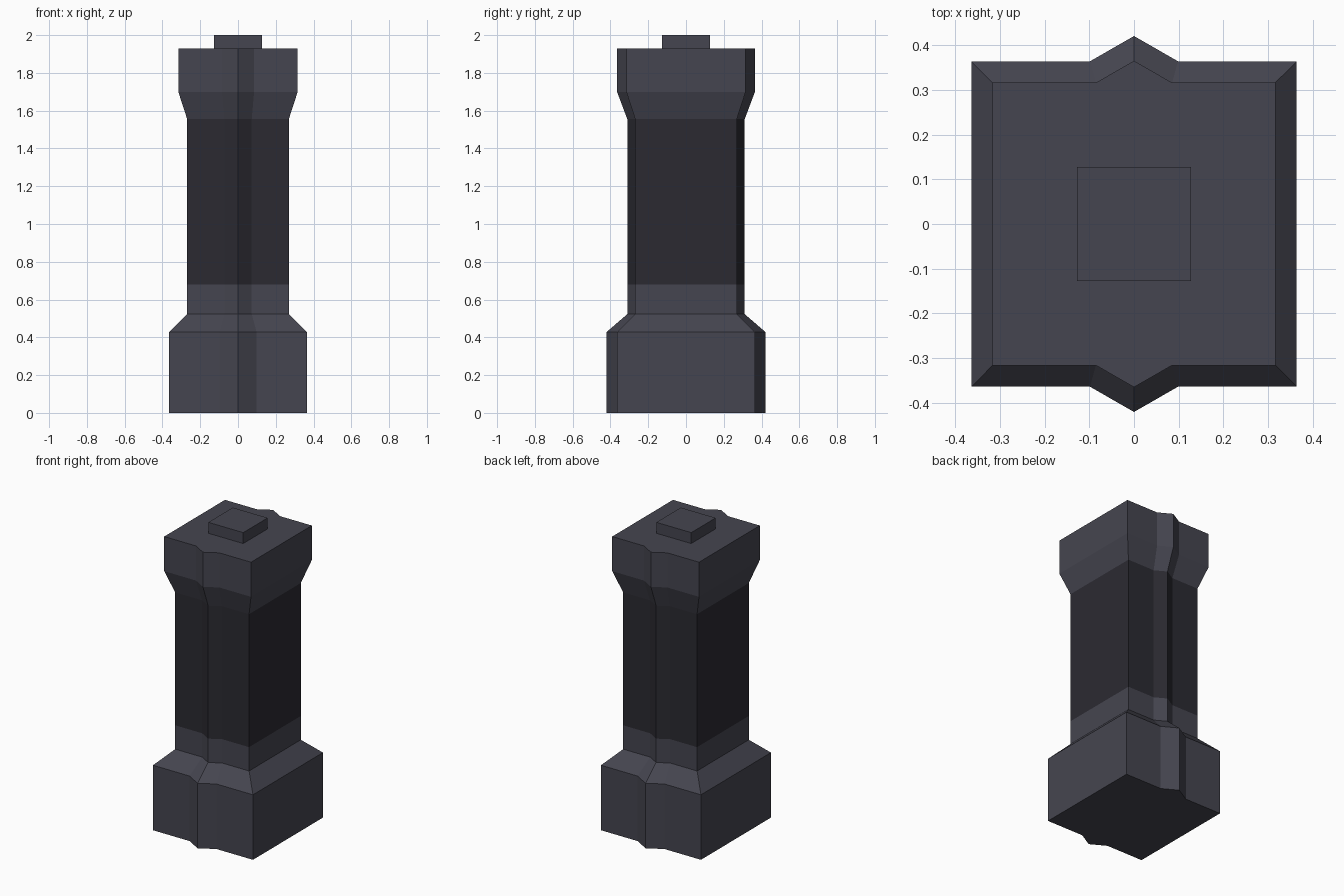
import bpy, bmesh

if "Cube" in bpy.data.objects:
    bpy.data.objects.remove(bpy.data.objects["Cube"])


def material(name, rgb):
    m = bpy.data.materials.new(name)
    m.diffuse_color = (*rgb, 1)
    m.use_nodes = True
    m.node_tree.nodes["Principled BSDF"].inputs["Base Color"].default_value = m.diffuse_color
    return m


LIGHT = material("light_stone", (0.06, 0.06, 0.08))
DARK = material("dark_stone", (0.024, 0.023, 0.031))

# Unit plan: square with a pointed ridge on the front and back
HALF = [(1, -1), (1, 1), (0.27, 1), (0, 1.155), (-0.27, 1)]
RIDGED = HALF[1:] + [(-1, 1), (-1, -1), (-0.27, -1), (0, -1.155), (0.27, -1), (1, -1)]
SQUARE = [(1, 1), (-1, 1), (-1, -1), (1, -1)]


def loft(name, plan, levels, mat):
    """Stack scaled copies of a plan at (half width, z) levels and skin them."""
    bm = bmesh.new()
    rings = [[bm.verts.new((x * s, y * s, z)) for x, y in plan] for s, z in levels]
    n = len(plan)
    for a, b in zip(rings, rings[1:]):
        for i in range(n):
            j = (i + 1) % n
            bm.faces.new((a[i], a[j], b[j], b[i]))
    bm.faces.new(rings[0][::-1])
    bm.faces.new(rings[-1])
    bmesh.ops.recalc_face_normals(bm, faces=bm.faces)
    me = bpy.data.meshes.new(name)
    bm.to_mesh(me)
    bm.free()
    me.materials.append(mat)
    ob = bpy.data.objects.new(name, me)
    bpy.context.collection.objects.link(ob)
    return ob


# Wide foot, bevelled in to the shaft collar
loft("base", RIDGED, [(0.364, 0), (0.364, 0.428), (0.269, 0.523), (0.269, 0.68)], LIGHT)
# Dark shaft
loft("shaft", RIDGED, [(0.269, 0.68), (0.269, 1.555)], DARK)
# Flared head
loft("capital", RIDGED, [(0.269, 1.555), (0.316, 1.70), (0.316, 1.928)], LIGHT)
# Small block on top
loft("top_block", SQUARE, [(0.127, 1.928), (0.127, 2.0)], LIGHT)
